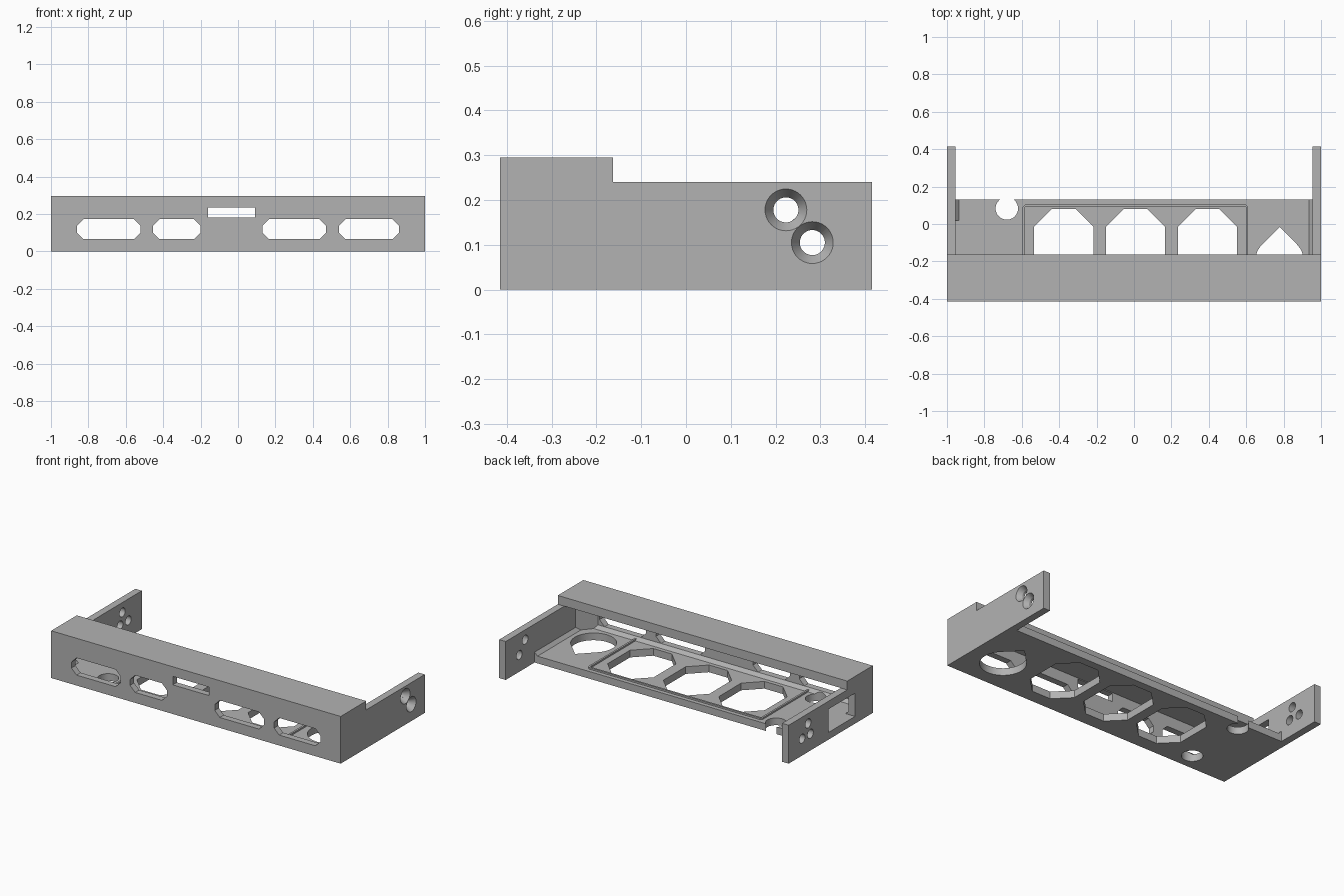
import bpy, bmesh, math
from mathutils import Vector, Matrix

old = bpy.data.objects.get("Cube")
if old:
    bpy.data.objects.remove(old, do_unlink=True)

grey = bpy.data.materials.new("plain_grey")
grey.use_nodes = True
colour = (0.45, 0.45, 0.45, 1)
grey.diffuse_color = colour
grey.node_tree.nodes["Principled BSDF"].inputs["Base Color"].default_value = colour


def make(name, bm):
    bmesh.ops.recalc_face_normals(bm, faces=bm.faces)
    mesh = bpy.data.meshes.new(name)
    bm.to_mesh(mesh)
    bm.free()
    mesh.materials.append(grey)
    ob = bpy.data.objects.new(name, mesh)
    bpy.context.collection.objects.link(ob)
    return ob


def prism(name, pts, axis, a, b):
    """Extrude a 2D outline along an axis from a to b."""
    place = {"x": lambda u, v, w: (w, u, v),
             "y": lambda u, v, w: (u, w, v),
             "z": lambda u, v, w: (u, v, w)}[axis]
    bm = bmesh.new()
    face = bm.faces.new([bm.verts.new(place(u, v, a)) for u, v in pts])
    new = bmesh.ops.extrude_face_region(bm, geom=[face])["geom"]
    shift = Vector(place(0, 0, b - a))
    for v in new:
        if isinstance(v, bmesh.types.BMVert):
            v.co += shift
    return make(name, bm)


def rect(u0, u1, v0, v1):
    return [(u0, v0), (u1, v0), (u1, v1), (u0, v1)]


def chamfered(u0, u1, v0, v1, c):
    return [(u0 + c, v0), (u1 - c, v0), (u1, v0 + c), (u1, v1 - c),
            (u1 - c, v1), (u0 + c, v1), (u0, v1 - c), (u0, v0 + c)]


def arc(cx, cy, r, start=0, end=360, n=40):
    angles = [math.radians(start + (end - start) * i / n) for i in range(n)]
    return [(cx + r * math.cos(t), cy + r * math.sin(t)) for t in angles]


def combine(body, tool, operation):
    mod = body.modifiers.new("join", "BOOLEAN")
    mod.object, mod.operation, mod.solver = tool, operation, "EXACT"
    graph = bpy.context.evaluated_depsgraph_get()
    mesh = bpy.data.meshes.new_from_object(body.evaluated_get(graph))
    body.modifiers.clear()
    body.data = mesh
    bpy.data.objects.remove(tool, do_unlink=True)


FRONT, BACK, LIP, TIP = -0.415, 0.13, -0.163, 0.415
INNER, FLOOR, ROOF, TOP = 0.955, 0.045, 0.24, 0.295
WALL = FRONT + 0.04

# Tray: floor, front wall and roof lip as one section, with a floor chamfer
section = [(FRONT, 0), (BACK, 0), (BACK, FLOOR), (WALL + 0.02, FLOOR),
           (WALL, FLOOR + 0.02), (WALL, ROOF), (LIP, ROOF), (LIP, TOP), (FRONT, TOP)]
body = prism("bracket_body", section, "x", -INNER, INNER)

# Side arms, floor fillets and corner gussets
arm = [(FRONT, 0), (TIP, 0), (TIP, ROOF), (LIP, ROOF), (LIP, TOP), (FRONT, TOP)]
for s in (-1, 1):
    combine(body, prism("arm", arm, "x", s * INNER, s), "UNION")
    e = 0.005
    strip = [(s * (INNER + e), FLOOR - e), (s * (INNER - 0.02), FLOOR - e),
             (s * (INNER - 0.02), FLOOR), (s * INNER, FLOOR + 0.02),
             (s * (INNER + e), FLOOR + 0.02)]
    combine(body, prism("fillet", strip, "y", WALL - e, BACK), "UNION")
    gusset = [(s * (INNER + e), WALL - e), (s * (INNER - 0.085), WALL - e),
              (s * (INNER - 0.085), WALL), (s * INNER, WALL + 0.1),
              (s * (INNER + e), WALL + 0.1)]
    combine(body, prism("gusset", gusset, "z", FLOOR - e, ROOF + e), "UNION")

# Thin raised rim around the vents
rim = [(-0.595, WALL), (-0.595, 0.092), (-0.583, 0.104), (0.598, 0.104),
       (0.61, 0.092), (0.61, WALL), (0.598, WALL), (0.598, 0.092),
       (-0.583, 0.092), (-0.583, WALL)]
combine(body, prism("rim", rim, "z", FLOOR - 0.005, FLOOR + 0.01), "UNION")

# Front openings
cuts = [prism("slot", chamfered(a, b, 0.065, 0.172, 0.035), "y", FRONT - 0.1, WALL + 0.01)
        for a, b in ((-0.86, -0.52), (-0.455, -0.2), (0.13, 0.47), (0.54, 0.86))]
cuts.append(prism("port", rect(-0.16, 0.09, 0.182, 0.235), "y", FRONT - 0.1, WALL + 0.01))

# Floor openings: three vents, one teardrop and two round holes
cuts += [prism("vent", chamfered(x - 0.159, x + 0.159, -0.33, 0.08, 0.095), "z", -0.1, 0.1)
         for x in (-0.375, 0.008, 0.393)]
teardrop = arc(0.778, -0.2, 0.13, 135, 405) + [(0.87, -0.108), (0.778, -0.016)]
cuts.append(prism("teardrop", teardrop, "z", -0.1, 0.1))
cuts += [prism("round_hole", arc(-0.68, y, 0.06), "z", -0.1, 0.1) for y in (0.083, -0.31)]

# Window in one side wall
cuts.append(prism("window", rect(-0.24, 0.02, FLOOR, 0.19), "x", -1.1, -0.925))

# Countersunk screw holes
upper, lower, extra = (0.223, 0.178), (0.282, 0.105), (0.2, 0.105)
for s, holes in ((1, (upper, lower)), (-1, (upper, lower, extra))):
    for y, z in holes:
        cuts.append(prism("screw_hole", arc(y, z, 0.028), "x", s * 0.9, s * 1.1))
        bm = bmesh.new()
        bmesh.ops.create_cone(bm, cap_ends=True, segments=40, radius1=0.028,
                              radius2=0.0504, depth=0.036)
        turn = Matrix.Rotation(s * math.pi / 2, 4, "Y")
        bm.transform(Matrix.Translation((s * 0.988, y, z)) @ turn)
        cuts.append(make("countersink", bm))

for cut in cuts:
    combine(body, cut, "DIFFERENCE")

bpy.ops.object.select_all(action="DESELECT")
body.select_set(True)
bpy.context.view_layer.objects.active = body
bpy.ops.object.shade_smooth_by_angle(angle=math.radians(25))
